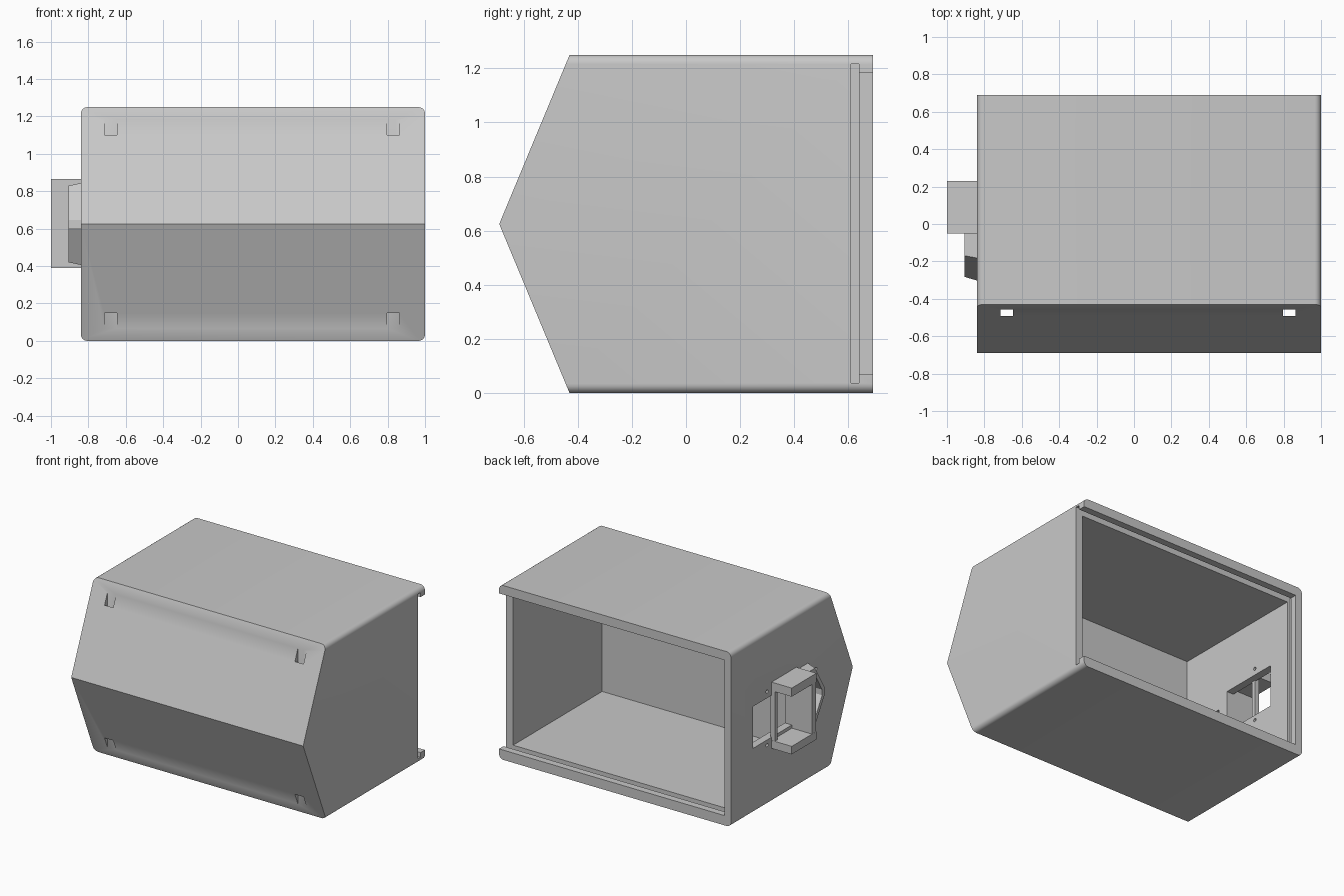
import bpy, bmesh, math
from mathutils import Vector

old = bpy.data.objects.get("Cube")
if old:
    bpy.data.objects.remove(old, do_unlink=True)

grey = bpy.data.materials.new("light_grey")
grey.use_nodes = True
colour = (0.58, 0.58, 0.58, 1)
grey.diffuse_color = colour
grey.node_tree.nodes["Principled BSDF"].inputs["Base Color"].default_value = colour

MID = 0.625  # height of the symmetry plane
RIGHT, LEFT, TOP = -0.84, 1.0, 1.25


def finish(bm, name):
    bmesh.ops.recalc_face_normals(bm, faces=bm.faces)
    mesh = bpy.data.meshes.new(name)
    bm.to_mesh(mesh)
    bm.free()
    mesh.materials.append(grey)
    obj = bpy.data.objects.new(name, mesh)
    bpy.context.collection.objects.link(obj)
    return obj


def prism(name, profile, x0, x1, corner=0.0, flare=1.0):
    """Extrude a (y, z) profile along x, optionally rounding or flaring it."""
    bm = bmesh.new()
    face = bm.faces.new([bm.verts.new((x0, y, z)) for y, z in profile])
    made = bmesh.ops.extrude_face_region(bm, geom=[face])["geom"]
    far = [v for v in made if isinstance(v, bmesh.types.BMVert)]
    bmesh.ops.translate(bm, verts=far, vec=(x1 - x0, 0, 0))
    if flare != 1.0:
        for v in far:
            v.co.z = MID + (v.co.z - MID) * flare
            v.co.y *= flare
    if corner:
        along_y = [e for e in bm.edges
                   if abs(e.verts[0].co.x - e.verts[1].co.x) < 1e-4
                   and abs(e.verts[0].co.z - e.verts[1].co.z) < 1e-4]
        bmesh.ops.bevel(bm, geom=along_y, offset=corner, segments=6,
                        profile=0.5, affect='EDGES')
    return finish(bm, name)


def box(name, x, y, z):
    return prism(name, [(y[0], z[0]), (y[1], z[0]), (y[1], z[1]), (y[0], z[1])], *x)


def hole(y, z, radius=0.012):
    ring = [(y + radius * math.cos(a * math.tau / 12),
             z + radius * math.sin(a * math.tau / 12)) for a in range(12)]
    return prism("hole_cutter", ring, -0.9, -0.7)


def cut(target, cutter):
    mod = target.modifiers.new("cut", 'BOOLEAN')
    mod.operation, mod.solver, mod.object = 'DIFFERENCE', 'EXACT', cutter
    cutter.hide_render = True
    bpy.context.view_layer.objects.active = target
    bpy.ops.object.modifier_apply(modifier=mod.name)
    bpy.data.objects.remove(cutter, do_unlink=True)


# Case with a wedge front and rounded long edges
case = prism("case", [(-0.69, MID), (-0.43, 0), (0.69, 0), (0.69, TOP), (-0.43, TOP)],
             RIGHT, LEFT, corner=0.035)

# Cavity, sliding lid opening and lid groove
cut(case, box("cavity_cutter", (-0.785, 0.945), (-0.4, 0.8), (0.08, 1.17)))
cut(case, box("opening_cutter", (-0.787, 1.1), (0.61, 0.8), (0.07, 1.185)))
cut(case, box("groove_cutter", (-0.805, 1.1), (0.609, 0.64), (0.037, 1.217)))

# Vertical strap channels through the wedge
for x in (-0.68, 0.83):
    cut(case, box("channel_cutter", (x - 0.034, x + 0.034), (-0.492, -0.458), (-0.1, 1.4)))

# Side window, cable slot and screw holes
cut(case, box("window_cutter", (-0.9, -0.7), (0.0, 0.44), (0.47, 0.77)))
cut(case, box("slot_cutter", (-0.9, -0.7), (-0.14, -0.08), (0.58, 0.67)))
for side in (-1, 1):
    cut(case, hole(0.28, MID + side * 0.192))
    cut(case, hole(-0.272, MID + side * 0.142))

# Side bracket: two flanges, a front web and a thin window bar
for name, z in (("lower_flange", (0.39, 0.447)), ("upper_flange", (0.803, 0.865))):
    box(name, (-1.0, -0.83), (-0.05, 0.23), z)
box("bracket_web", (-0.999, -0.8), (-0.049, 0.0), (0.44, 0.81))
box("window_bar", (-0.865, -0.83), (0.2, 0.229), (0.44, 0.81))


# Pointed shroud ahead of the bracket
def shroud_outline(inset):
    h = 0.205 - inset
    back, knee, tip = -0.045, -0.17 + inset * 0.4, -0.283 + inset * 1.1
    return [(back, MID - h), (back, MID + h), (knee, MID + h), (tip, MID + 0.02),
            (tip, MID - 0.02), (knee, MID - h)]


shroud = prism("shroud", shroud_outline(0), -0.905, -0.838, flare=1.07)
cut(shroud, prism("shroud_cutter", [(y + (0.06 if y > -0.1 else 0), z)
                                    for y, z in shroud_outline(0.03)], -1.0, -0.8))

# Smooth only the rounded edges
bpy.ops.object.select_all(action='DESELECT')
for obj in (case, shroud):
    obj.select_set(True)
bpy.context.view_layer.objects.active = case
bpy.ops.object.shade_smooth_by_angle(angle=math.radians(25))
